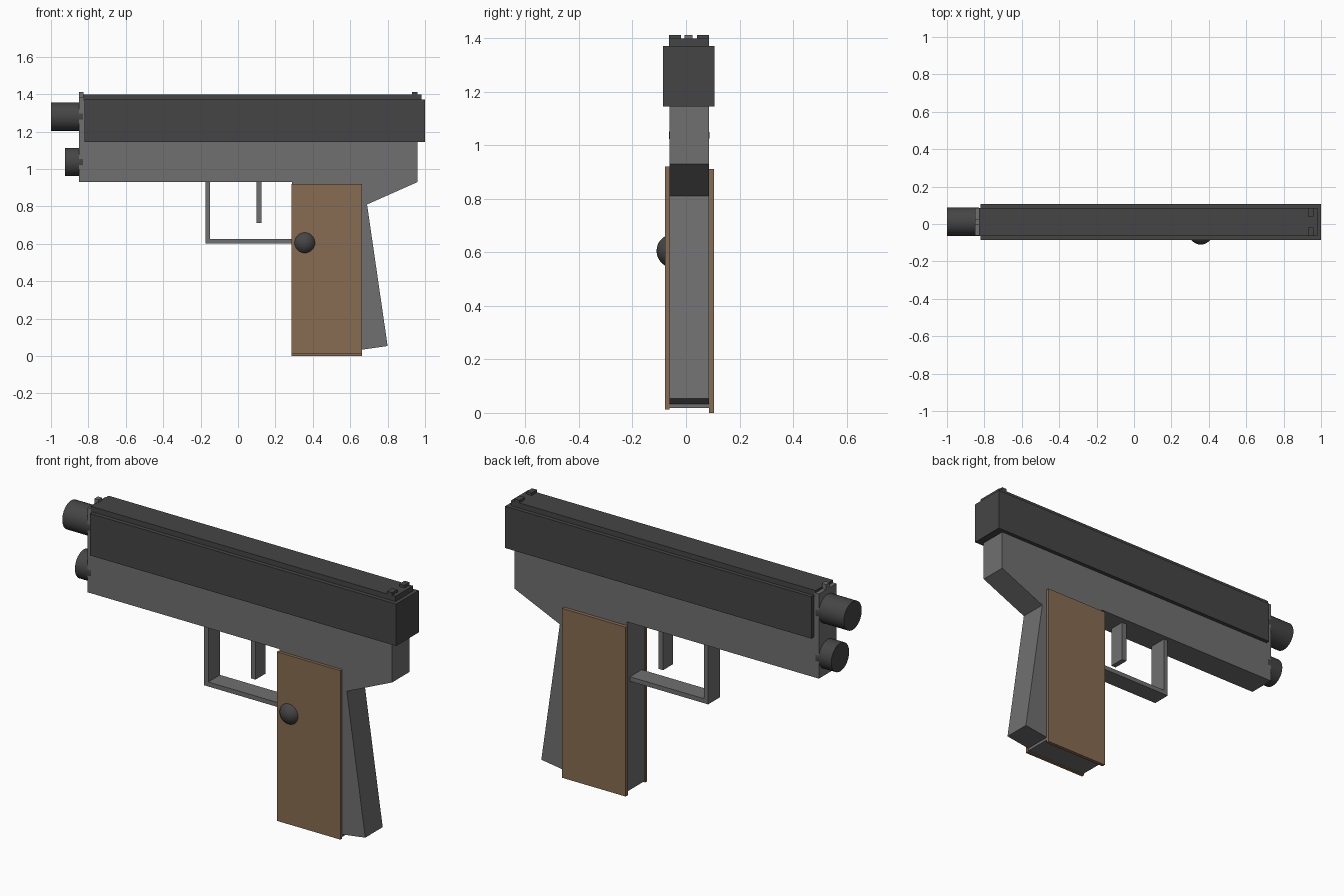
import bpy, bmesh, math
from mathutils import Matrix

old = bpy.data.objects.get("Cube")
if old:
    bpy.data.objects.remove(old, do_unlink=True)


def material(name, rgb):
    m = bpy.data.materials.new(name)
    m.use_nodes = True
    m.diffuse_color = (*rgb, 1)
    m.node_tree.nodes["Principled BSDF"].inputs["Base Color"].default_value = (*rgb, 1)
    return m


GREY = material("frame grey", (0.16, 0.16, 0.16))
DARK = material("dark steel", (0.06, 0.06, 0.06))
BROWN = material("grip brown", (0.25, 0.15, 0.085))
MID = 0.012  # centre line of the body in y


def finish(name, bm, mat, smooth=False):
    bmesh.ops.recalc_face_normals(bm, faces=bm.faces)
    mesh = bpy.data.meshes.new(name)
    bm.to_mesh(mesh)
    bm.free()
    mesh.materials.append(mat)
    obj = bpy.data.objects.new(name, mesh)
    bpy.context.collection.objects.link(obj)
    if smooth:
        bpy.ops.object.select_all(action="DESELECT")
        obj.select_set(True)
        bpy.context.view_layer.objects.active = obj
        bpy.ops.object.shade_smooth_by_angle(angle=math.radians(40))
    return obj


def extrude(name, profile, y0, y1, mat):
    """Side profile in x, z extruded across y."""
    bm = bmesh.new()
    face = bm.faces.new([bm.verts.new((x, y0, z)) for x, z in profile])
    geom = bmesh.ops.extrude_face_region(bm, geom=[face])["geom"]
    verts = [g for g in geom if isinstance(g, bmesh.types.BMVert)]
    bmesh.ops.translate(bm, verts=verts, vec=(0, y1 - y0, 0))
    return finish(name, bm, mat)


def box(name, x0, x1, y0, y1, z0, z1, mat):
    return extrude(name, [(x0, z0), (x1, z0), (x1, z1), (x0, z1)], y0, y1, mat)


def tube(name, x0, x1, z, radius, mat):
    bm = bmesh.new()
    place = Matrix.Translation(((x0 + x1) / 2, MID, z)) @ Matrix.Rotation(math.pi / 2, 4, "Y")
    bmesh.ops.create_cone(bm, cap_ends=True, segments=32, radius1=radius,
                          radius2=radius, depth=x1 - x0, matrix=place)
    return finish(name, bm, mat, True)


# Frame with the raked tail, and the grip core with its rear wedge
extrude("frame", [(-0.85, 0.93), (0.29, 0.93), (0.29, 0.81), (0.69, 0.81),
                  (0.96, 0.93), (0.96, 1.36), (-0.82, 1.36), (-0.82, 1.385),
                  (-0.85, 1.385)], -0.062, 0.086, GREY)
extrude("grip_core", [(0.29, 0.018), (0.66, 0.018), (0.66, 0.033), (0.80, 0.053),
                      (0.69, 0.81), (0.29, 0.81)], -0.062, 0.086, GREY)

# Slide and its raised top rib
box("slide", -0.82, 1.0, -0.085, 0.107, 1.145, 1.37, DARK)
box("slide_rib", -0.83, 0.98, -0.063, 0.086, 1.365, 1.398, DARK)

# Sights
box("front_sight", -0.85, -0.825, -0.005, 0.025, 1.38, 1.412, GREY)
for side, y in (("right", -0.063), ("left", 0.041)):
    box("rear_sight_" + side, 0.93, 0.96, y, y + 0.045, 1.39, 1.412, DARK)

# Barrel and the lower rod
tube("barrel", -1.0, -0.83, 1.28, 0.076, DARK)
tube("lower_rod", -0.925, -0.83, 1.037, 0.076, DARK)

# Trigger guard and trigger
extrude("trigger_guard", [(-0.175, 0.94), (-0.175, 0.602), (0.30, 0.602), (0.30, 0.626),
                          (-0.15, 0.626), (-0.15, 0.94)], MID - 0.05, MID + 0.05, GREY)
box("trigger", 0.098, 0.126, MID - 0.043, MID + 0.043, 0.71, 0.94, GREY)

# Grip panels
box("grip_panel_right", 0.285, 0.663, -0.078, -0.062, 0.012, 0.92, BROWN)
box("grip_panel_left", 0.285, 0.663, 0.086, 0.105, 0.0, 0.91, BROWN)

# Round button on the right side
bm = bmesh.new()
bmesh.ops.create_uvsphere(bm, u_segments=32, v_segments=16, radius=0.063,
                          matrix=Matrix.Translation((0.357, -0.047, 0.605)))
finish("grip_button", bm, DARK, True)
